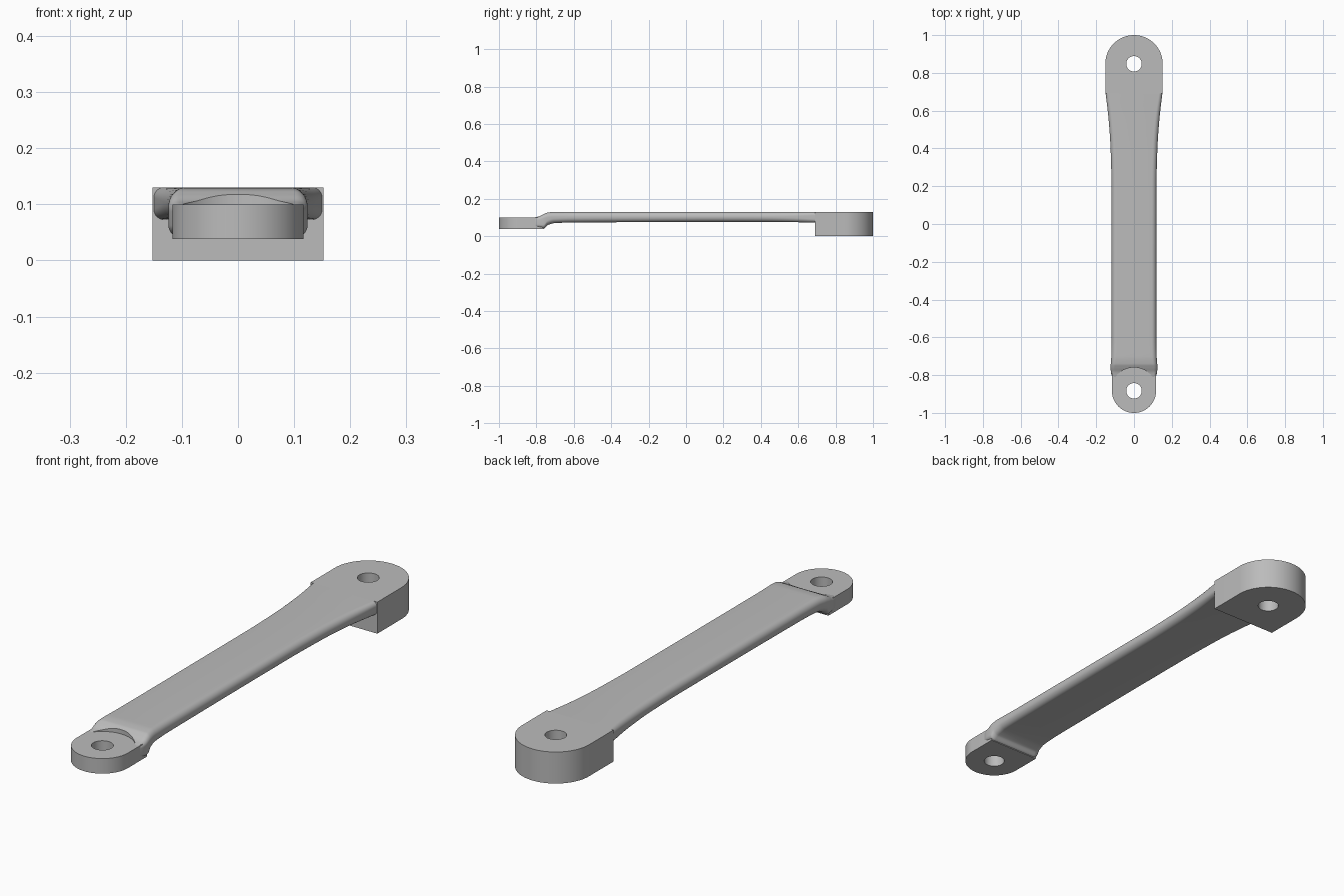
import bpy, bmesh
from math import sin, cos, pi

if "Cube" in bpy.data.objects:
    bpy.data.objects.remove(bpy.data.objects["Cube"], do_unlink=True)

grey = bpy.data.materials.new("plain grey")
grey.use_nodes = True
grey.diffuse_color = (0.5, 0.5, 0.5, 1)
grey.node_tree.nodes["Principled BSDF"].inputs["Base Color"].default_value = (0.5, 0.5, 0.5, 1)


def loft(name, rings):
    """Skin a list of equal-length closed rings and cap both ends."""
    bm = bmesh.new()
    loops = [[bm.verts.new(p) for p in ring] for ring in rings]
    n = len(loops[0])
    for a, b in zip(loops, loops[1:]):
        for i in range(n):
            j = (i + 1) % n
            bm.faces.new((a[i], a[j], b[j], b[i]))
    bm.faces.new(loops[0])
    bm.faces.new(loops[-1])
    bmesh.ops.recalc_face_normals(bm, faces=bm.faces)
    mesh = bpy.data.meshes.new(name)
    bm.to_mesh(mesh)
    bm.free()
    ob = bpy.data.objects.new(name, mesh)
    bpy.context.collection.objects.link(ob)
    mesh.materials.append(grey)
    return ob


def prism(name, outline, z0, z1):
    return loft(name, [[(x, y, z) for x, y in outline] for z in (z0, z1)])


def arc(cy, r, start, end, n):
    return [(r * cos(start + (end - start) * i / n), cy + r * sin(start + (end - start) * i / n))
            for i in range(n + 1)]


def cut(ob, cy, r, z0, z1):
    """Remove an upright cylinder from an object."""
    cutter = prism("cutter", arc(cy, r, 0, 2 * pi, 64)[:-1], z0, z1)
    mod = ob.modifiers.new("cut", 'BOOLEAN')
    mod.operation, mod.object, mod.solver = 'DIFFERENCE', cutter, 'EXACT'
    bpy.context.view_layer.objects.active = ob
    bpy.ops.object.modifier_apply(modifier=mod.name)
    bpy.data.objects.remove(cutter, do_unlink=True)


def finish(ob):
    bpy.ops.object.select_all(action='DESELECT')
    ob.select_set(True)
    bpy.context.view_layer.objects.active = ob
    bpy.ops.object.shade_smooth_by_angle(angle=0.6)


def lug(name, cy, r, flat_y, z0, z1, facing):
    """Round-ended block with a straight inner face and a pin hole."""
    outline = arc(cy, r, 0, facing * pi, 40) + [(-r, flat_y), (r, flat_y)]
    ob = prism(name, outline, z0, z1)
    cut(ob, cy, 0.041, z0 - 0.1, z1 + 0.1)
    finish(ob)


lug("back_lug", 0.848, 0.152, 0.69, 0.0, 0.13, 1)
lug("front_lug", -0.883, 0.117, -0.76, 0.038, 0.10, -1)

# Arm stations: y, half width, bottom, top, corner radius
stations = [
    (-0.81, 0.116, 0.050, 0.100, 0.012),
    (-0.785, 0.122, 0.045, 0.106, 0.018),
    (-0.76, 0.124, 0.041, 0.118, 0.022),
    (-0.74, 0.123, 0.059, 0.126, 0.025),
    (-0.70, 0.120, 0.070, 0.130, 0.026),
    (-0.60, 0.118, 0.073, 0.130, 0.026),
    (0.20, 0.119, 0.076, 0.130, 0.026),
    (0.40, 0.124, 0.076, 0.130, 0.026),
    (0.55, 0.134, 0.075, 0.130, 0.024),
    (0.69, 0.150, 0.073, 0.130, 0.018),
]


def slopes(k):
    """Slopes that keep the blend between stations free of overshoot."""
    d = [(b[k] - a[k]) / (b[0] - a[0]) for a, b in zip(stations, stations[1:])]
    mid = [2 * p * q / (p + q) if p * q > 0 else 0 for p, q in zip(d, d[1:])]
    return [d[0]] + mid + [d[-1]]


def blend(k, i, t):
    a, b = stations[i], stations[i + 1]
    h, m = b[0] - a[0], slopes(k)
    s = t * t * (3 - 2 * t)
    return a[k] + (b[k] - a[k]) * s + h * t * (1 - t) * ((1 - t) * m[i] - t * m[i + 1])


def section(y, w, z0, z1, r):
    """Rounded rectangle across the arm."""
    ring = []
    corners = [(w - r, z1 - r), (r - w, z1 - r), (r - w, z0 + r), (w - r, z0 + r)]
    for q, (cx, cz) in enumerate(corners):
        for i in range(9):
            a = (q + i / 8) * pi / 2
            ring.append((cx + r * cos(a), y, cz + r * sin(a)))
    return ring


rings = []
for i in range(len(stations) - 1):
    y0, y1 = stations[i][0], stations[i + 1][0]
    for step in range(6):
        t = step / 6
        rings.append(section(y0 + (y1 - y0) * t, *[blend(k, i, t) for k in range(1, 5)]))
rings.append(section(*stations[-1]))

# Arm with a round clearance above the front lug
arm = loft("arm", rings)
cut(arm, -0.883, 0.123, 0.0995, 0.3)
finish(arm)
